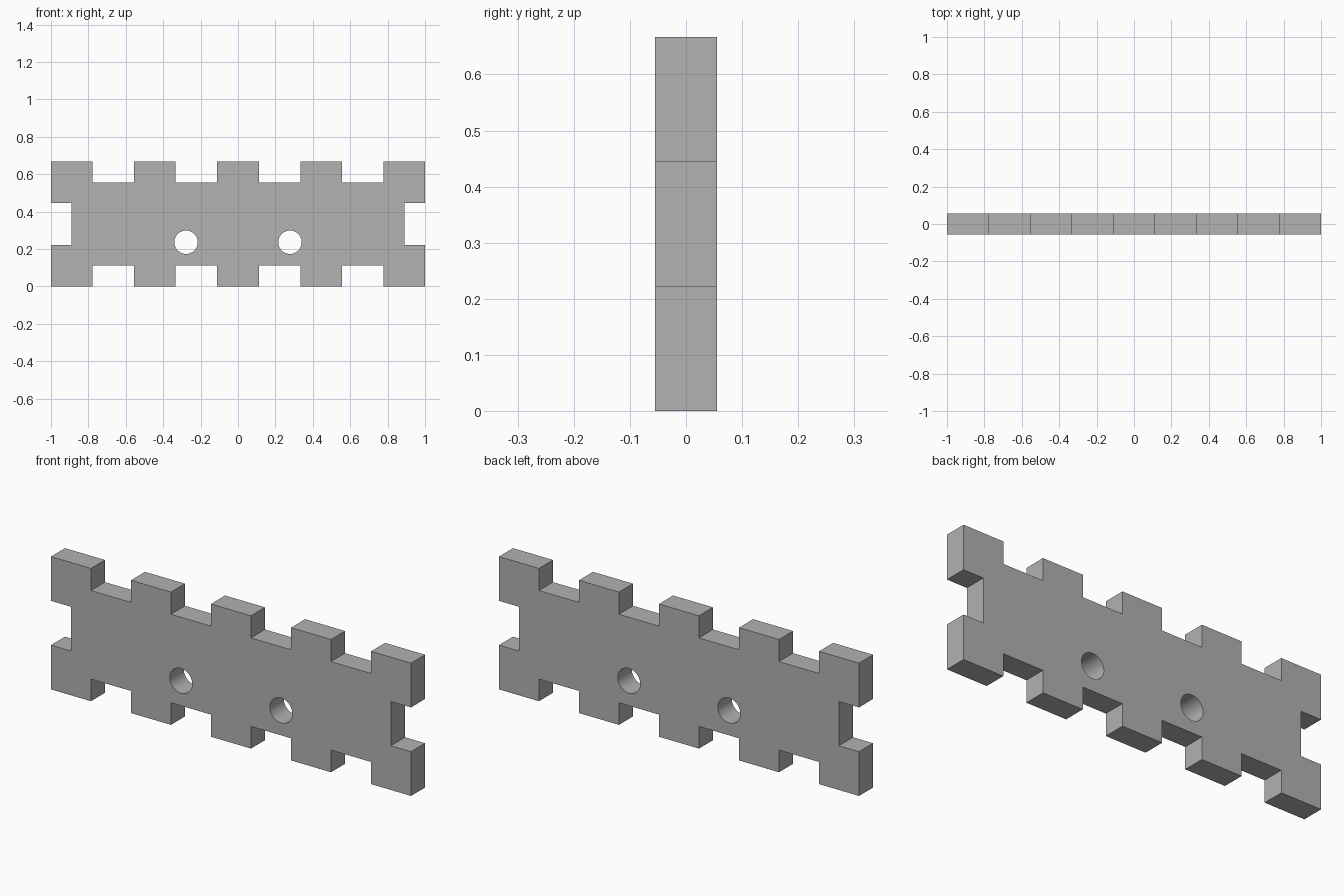
import bpy, bmesh
from mathutils import Matrix, Vector

if "Cube" in bpy.data.objects:
    bpy.data.objects.remove(bpy.data.objects["Cube"], do_unlink=True)

U = 1 / 9            # one tooth depth, also the plate thickness
COLS, ROWS = 9, 3    # teeth plus notches along each side

grey = bpy.data.materials.new("plain grey")
grey.use_nodes = True
colour = (0.445, 0.445, 0.445, 1)
grey.diffuse_color = colour
grey.node_tree.nodes["Principled BSDF"].inputs["Base Color"].default_value = colour


def new_object(name, bm):
    mesh = bpy.data.meshes.new(name)
    bmesh.ops.recalc_face_normals(bm, faces=bm.faces)
    bm.to_mesh(mesh)
    bm.free()
    mesh.materials.append(grey)
    obj = bpy.data.objects.new(name, mesh)
    bpy.context.collection.objects.link(obj)
    return obj


def toothed_edge(count):
    """Points (along, depth) of one side, teeth and notches in turn."""
    points = []
    for i in range(count):
        depth = i % 2
        points += [(2 * i - count, depth), (2 * i + 2 - count, depth)]
    return points[:-1]   # the next side starts at the last corner


# Toothed outline, walked around the four sides
bottom = [(a, d - ROWS) for a, d in toothed_edge(COLS)]
right = [(COLS - d, a) for a, d in toothed_edge(ROWS)]
outline = bottom + right
outline += [(-x, -z) for x, z in outline]

# Plate
bm = bmesh.new()
face = bm.faces.new([bm.verts.new((x * U, -U / 2, (z + ROWS) * U)) for x, z in outline])
sides = bmesh.ops.extrude_face_region(bm, geom=[face])
moved = [v for v in sides["geom"] if isinstance(v, bmesh.types.BMVert)]
bmesh.ops.translate(bm, verts=moved, vec=Vector((0, U, 0)))
plate = new_object("toothed_plate", bm)

# Two round holes
bm = bmesh.new()
for side in (-1, 1):
    place = Matrix.Translation((side * 2.5 * U, 0, 0.236)) @ Matrix.Rotation(1.5708, 4, "X")
    bmesh.ops.create_cone(bm, cap_ends=True, segments=48, radius1=0.0625,
                          radius2=0.0625, depth=3 * U, matrix=place)
cutter = new_object("hole_cutter", bm)
cutter.hide_render = True

cut = plate.modifiers.new("holes", "BOOLEAN")
cut.operation = "DIFFERENCE"
cut.solver = "EXACT"
cut.object = cutter

bpy.ops.object.select_all(action="DESELECT")
plate.select_set(True)
bpy.context.view_layer.objects.active = plate
bpy.ops.object.modifier_apply(modifier=cut.name)
bpy.data.objects.remove(cutter, do_unlink=True)
bpy.ops.object.shade_smooth_by_angle()
